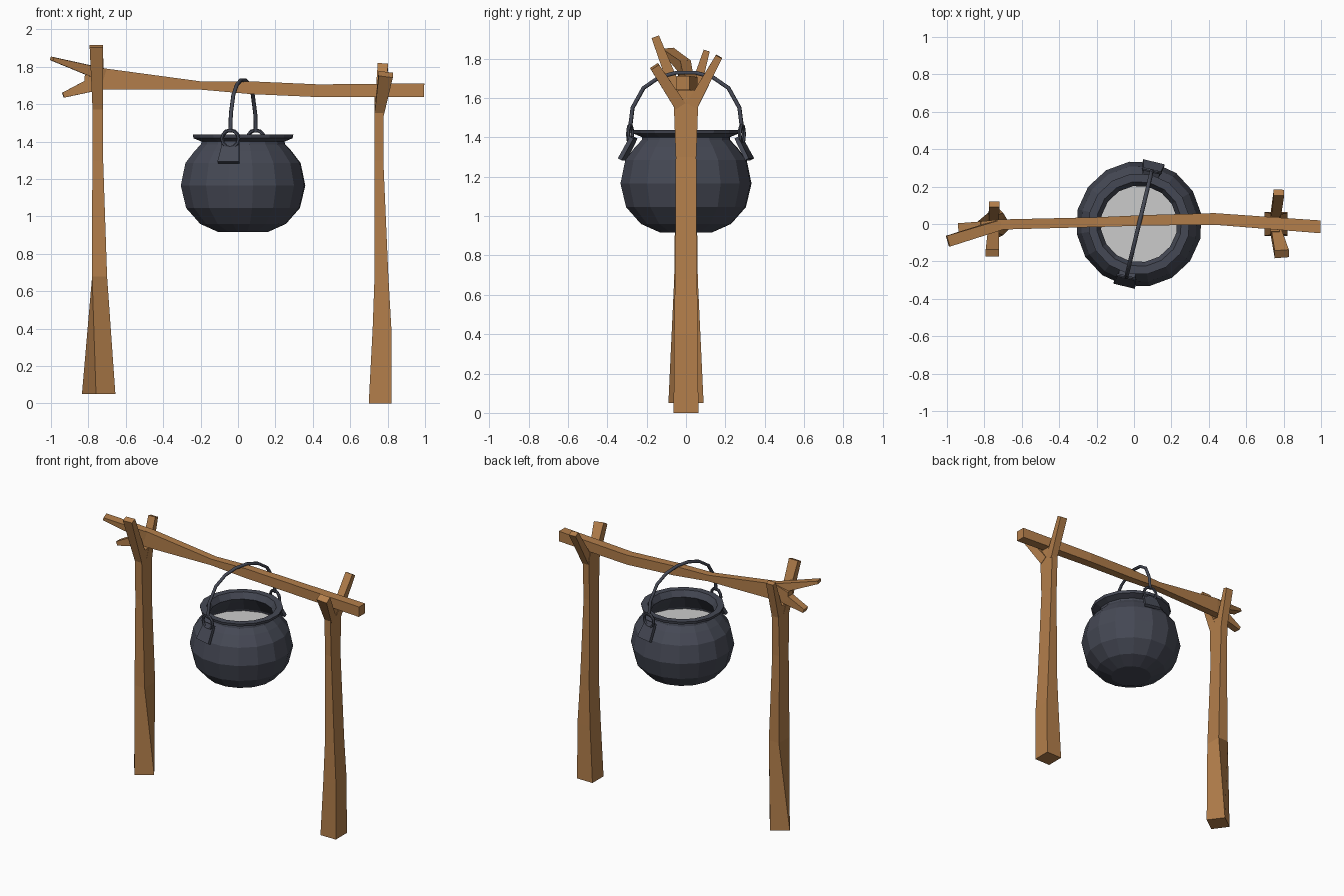
import bpy, bmesh, math
from mathutils import Vector, Matrix

if "Cube" in bpy.data.objects:
    bpy.data.objects.remove(bpy.data.objects["Cube"])


def material(name, rgb):
    m = bpy.data.materials.new(name)
    m.diffuse_color = (*rgb, 1)
    m.use_nodes = True
    m.node_tree.nodes["Principled BSDF"].inputs["Base Color"].default_value = m.diffuse_color
    return m


wood = material("wood", (0.45, 0.21, 0.07))
iron = material("iron", (0.06, 0.066, 0.09))


def finish(name, bm, mat=None):
    bmesh.ops.recalc_face_normals(bm, faces=bm.faces)
    me = bpy.data.meshes.new(name)
    bm.to_mesh(me)
    bm.free()
    ob = bpy.data.objects.new(name, me)
    bpy.context.collection.objects.link(ob)
    if mat:
        me.materials.append(mat)
    return ob


def limb(bm, ref, sections):
    """Four-sided hewn log: sections are (centre, half width along ref, other half, twist)."""
    w = (Vector(sections[-1][0]) - Vector(sections[0][0])).normalized()
    v = w.cross(Vector(ref)).normalized()
    u = v.cross(w)
    rings = []
    for c, hu, hv, twist in sections:
        rot = Matrix.Rotation(math.radians(twist), 3, w)
        rings.append([bm.verts.new(Vector(c) + rot @ (u * hu * a + v * hv * b))
                      for a, b in ((-1, -1), (1, -1), (1, 1), (-1, 1))])
    for r, s in zip(rings, rings[1:]):
        for i in range(4):
            j = (i + 1) % 4
            bm.faces.new((r[i], r[j], s[j], s[i]))
    bm.faces.new(rings[0])
    bm.faces.new(rings[-1])


X, Y = (1, 0, 0), (0, 1, 0)

# Left forked post, twisted at the foot
bm = bmesh.new()
limb(bm, X, [((-0.745, 0, 0.05), 0.064, 0.064, 36),
             ((-0.740, 0, 0.68), 0.040, 0.060, 0),
             ((-0.750, 0, 1.30), 0.029, 0.052, 0),
             ((-0.750, 0, 1.58), 0.027, 0.060, 0),
             ((-0.750, 0, 1.65), 0.026, 0.040, 0)])
limb(bm, X, [((-0.750, -0.025, 1.57), 0.027, 0.032, 0), ((-0.757, -0.156, 1.91), 0.036, 0.020, 0)])
limb(bm, X, [((-0.750, 0.025, 1.57), 0.027, 0.032, 0), ((-0.747, 0.105, 1.84), 0.028, 0.016, 0)])
finish("left_post", bm, wood)

# Right forked post
bm = bmesh.new()
limb(bm, X, [((0.760, 0, 0), 0.061, 0.063, 0),
             ((0.770, 0, 0.40), 0.050, 0.060, 0),
             ((0.767, 0, 0.68), 0.037, 0.056, 0),
             ((0.753, 0, 1.30), 0.024, 0.052, 0),
             ((0.753, 0, 1.57), 0.024, 0.062, 0),
             ((0.755, 0, 1.64), 0.024, 0.040, 0)])
limb(bm, X, [((0.755, -0.030, 1.56), 0.025, 0.030, 0), ((0.790, -0.160, 1.76), 0.038, 0.024, 0)])
limb(bm, X, [((0.755, 0.030, 1.56), 0.025, 0.030, 0), ((0.775, 0.168, 1.81), 0.028, 0.018, 0)])
finish("right_post", bm, wood)

# Crooked cross beam with two broken branches at its left end
bm = bmesh.new()
limb(bm, Y, [((0.995, -0.015, 1.675), 0.034, 0.036, 0),
             ((0.430, 0.027, 1.672), 0.031, 0.034, 0),
             ((0.070, 0.020, 1.688), 0.028, 0.034, 0),
             ((-0.20, 0.010, 1.700), 0.026, 0.022, 0),
             ((-0.72, -0.003, 1.735), 0.027, 0.057, 0),
             ((-0.82, -0.012, 1.725), 0.026, 0.030, 0)])
limb(bm, Y, [((-0.72, -0.005, 1.757), 0.027, 0.035, 0), ((-0.995, -0.092, 1.843), 0.030, 0.010, 0)])
limb(bm, Y, [((-0.76, -0.010, 1.712), 0.027, 0.040, 0), ((-0.935, -0.020, 1.648), 0.024, 0.014, 0)])
finish("cross_beam", bm, wood)

# The pot and its fittings share one slightly turned frame
frame = Matrix.Translation((0.027, 0, 0)) @ Matrix.Rotation(math.radians(-13.5), 4, 'Z')


def lathe(bm, profile, sides=16):
    rings = [[bm.verts.new((r * math.cos(math.tau * i / sides), r * math.sin(math.tau * i / sides), z))
              for i in range(sides)] for r, z in profile]
    for r, s in zip(rings, rings[1:]):
        for i in range(sides):
            j = (i + 1) % sides
            bm.faces.new((r[i], r[j], s[j], s[i]))
    return rings


# Cauldron: outer belly, rim, inner wall
bm = bmesh.new()
rings = lathe(bm, [(0.20, 0.99), (0.295, 1.06), (0.315, 1.165), (0.295, 1.28), (0.23, 1.36), (0.205, 1.395),
                   (0.228, 1.437), (0.272, 1.437), (0.268, 1.418), (0.225, 1.40), (0.228, 1.385),
                   (0.262, 1.35), (0.312, 1.285), (0.337, 1.165), (0.308, 1.045),
                   (0.232, 0.96), (0.135, 0.917)])
bm.faces.new(rings[0])
bm.faces.new(rings[-1])
finish("cauldron", bm, iron).matrix_world = frame

# Liquid surface
bm = bmesh.new()
bmesh.ops.create_circle(bm, cap_ends=True, segments=16, radius=0.295,
                        matrix=Matrix.Translation((0, 0, 1.27)))
finish("liquid", bm).matrix_world = frame

# Lugs: a ring and a riveted plate on each side
for side, label in ((-1, "front"), (1, "back")):
    bpy.ops.mesh.primitive_torus_add(major_segments=12, minor_segments=6,
                                     major_radius=0.046, minor_radius=0.010)
    ring = bpy.context.object
    ring.name = label + "_ring"
    ring.data.materials.append(iron)
    ring.matrix_world = (frame @ Matrix.Translation((0, side * 0.292, 1.415))
                         @ Matrix.Rotation(math.pi / 2, 4, 'X'))
    bm = bmesh.new()
    bmesh.ops.create_cube(bm, size=1, matrix=Matrix.Diagonal((0.118, 0.022, 0.125, 1)))
    for v in bm.verts:
        if v.co.z > 0:
            v.co.x *= 0.75
    plate = finish(label + "_plate", bm, iron)
    plate.matrix_world = (frame @ Matrix.Translation((0, side * 0.303, 1.343))
                          @ Matrix.Rotation(side * math.radians(28), 4, 'X'))

# Bail handle over the beam
half = [(0.292, 1.45), (0.279, 1.55), (0.222, 1.65), (0.14, 1.705), (0.05, 1.728)]
path = [(-s, z) for s, z in half] + half[::-1]
cu = bpy.data.curves.new("handle", 'CURVE')
cu.dimensions = '3D'
cu.bevel_depth = 0.011
cu.bevel_resolution = 1
cu.use_fill_caps = True
sp = cu.splines.new('POLY')
sp.points.add(len(path) - 1)
for p, (s, z) in zip(sp.points, path):
    p.co = (0, s, z, 1)
cu.materials.append(iron)
handle = bpy.data.objects.new("handle", cu)
bpy.context.collection.objects.link(handle)
handle.matrix_world = frame
